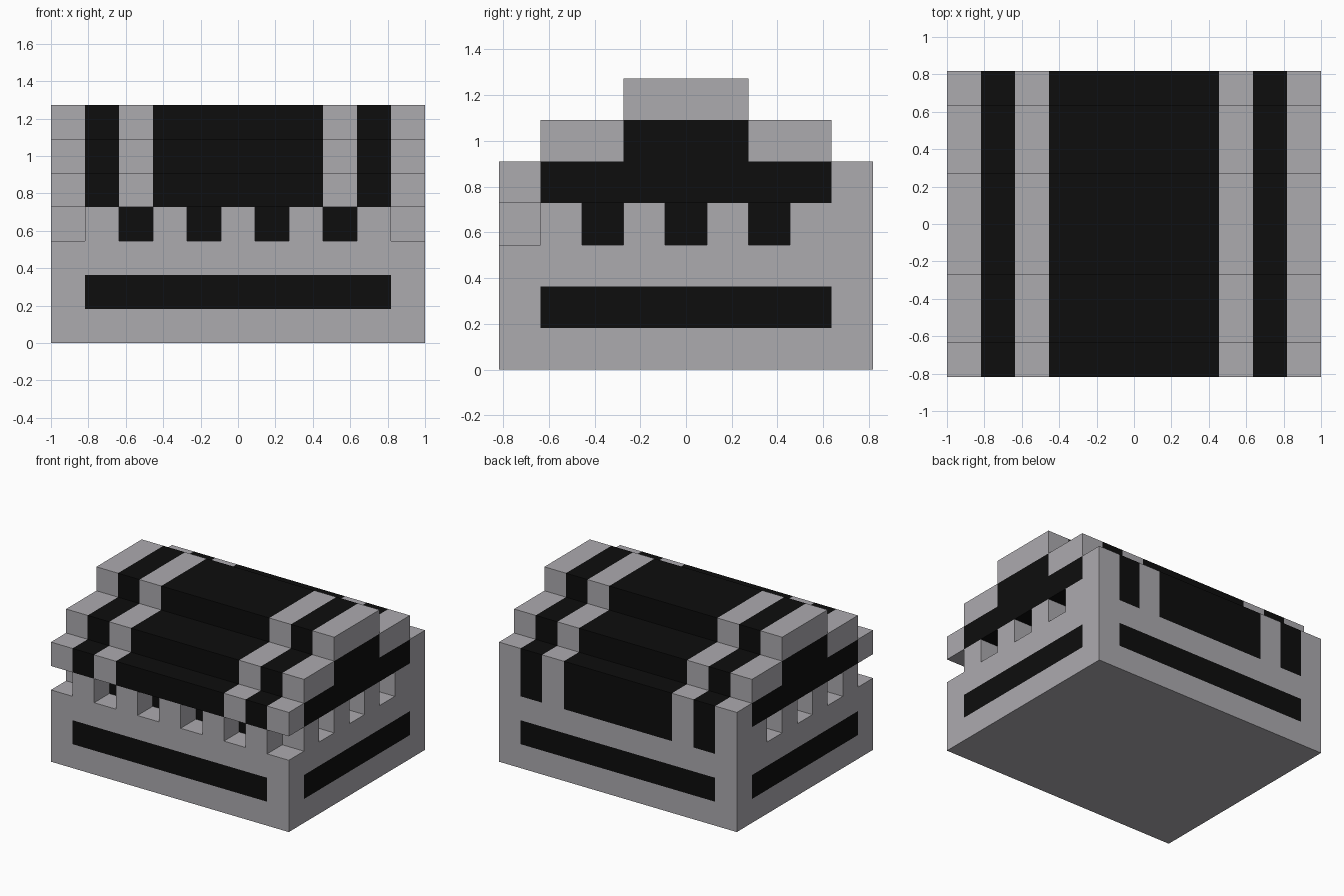
import bpy
import bmesh
from mathutils import Vector

if "Cube" in bpy.data.objects:
    bpy.data.objects.remove(bpy.data.objects["Cube"])

U = 2 / 11            # one block
NX, NY = 11, 9        # blocks across and deep
STRIPES = {1, 3, 4, 5, 6, 7, 9}   # dark columns across the lid
GREY, DARK = 0, 1


def make_material(name, rgb):
    m = bpy.data.materials.new(name)
    m.diffuse_color = (*rgb, 1)
    m.use_nodes = True
    m.node_tree.nodes["Principled BSDF"].inputs["Base Color"].default_value = m.diffuse_color
    return m


MATERIALS = [make_material("light_grey", (0.415, 0.405, 0.43)),
             make_material("black", (0.004, 0.004, 0.004))]


def side(x):
    return x in (0, NX - 1)


def edge(x, y):
    return side(x) or y in (0, NY - 1)


# Colour rules for each part
def base_colour(x, y, z):
    corner = side(x) and y in (0, NY - 1)
    return DARK if z == 1 and not corner else GREY


def back_colour(x, y, z):
    return DARK if x in STRIPES else GREY


def lid_colour(x, y, z):
    inset = {4: 1, 5: 3}.get(z)      # dark band on the end faces
    band = inset is not None and side(x) and inset <= y < NY - inset
    return DARK if x in STRIPES or band else GREY


def blocks(z0, z1, inset, colour, keep=lambda x, y: True):
    return {(x, y, z): colour(x, y, z)
            for x in range(NX) for y in range(inset, NY - inset)
            for z in range(z0, z1) if keep(x, y)}


parts = {
    # Box body with a dark band round it
    "base": blocks(0, 3, 0, base_colour),
    # Alternating teeth on the front and both ends
    "teeth": blocks(3, 4, 0, lambda *c: GREY,
                    lambda x, y: edge(x, y) and y < NY - 1 and (x + y) % 2),
    # Solid hinge row at the back
    "back_hinge": blocks(3, 4, 0, back_colour, lambda x, y: y == NY - 1),
    # Dark inside seen between the teeth
    "inside": blocks(3, 4, 0, lambda *c: DARK, lambda x, y: not edge(x, y)),
    # Three-step striped lid
    "lid_lower": blocks(4, 5, 0, lid_colour),
    "lid_middle": blocks(5, 6, 1, lid_colour),
    "lid_top": blocks(6, 7, 3, lid_colour),
}
filled = set().union(*parts.values())


def build(name, cells):
    """Make one part from its exposed block faces, merged by colour."""
    bm = bmesh.new()
    for cell, colour in cells.items():
        for axis in range(3):
            for sign in (-1, 1):
                near = list(cell)
                near[axis] += sign
                if tuple(near) in filled:
                    continue
                n, a, b = Vector(), Vector(), Vector()
                n[axis] = sign / 2
                a[(axis + 1) % 3] = 0.5
                b[(axis + 2) % 3] = 0.5 * sign
                mid = Vector(cell) + n + Vector((-(NX - 1) / 2, -(NY - 1) / 2, 0.5))
                corners = (mid - a - b, mid + a - b, mid + a + b, mid - a + b)
                face = bm.faces.new([bm.verts.new(p * U) for p in corners])
                face.material_index = colour
    bmesh.ops.remove_doubles(bm, verts=bm.verts, dist=0.001)
    bmesh.ops.dissolve_limit(bm, angle_limit=0.01, verts=bm.verts,
                             edges=bm.edges, delimit={'MATERIAL'})
    mesh = bpy.data.meshes.new(name)
    bm.to_mesh(mesh)
    bm.free()
    for m in MATERIALS:
        mesh.materials.append(m)
    bpy.context.collection.objects.link(bpy.data.objects.new(name, mesh))


for part_name, part_cells in parts.items():
    build(part_name, part_cells)
